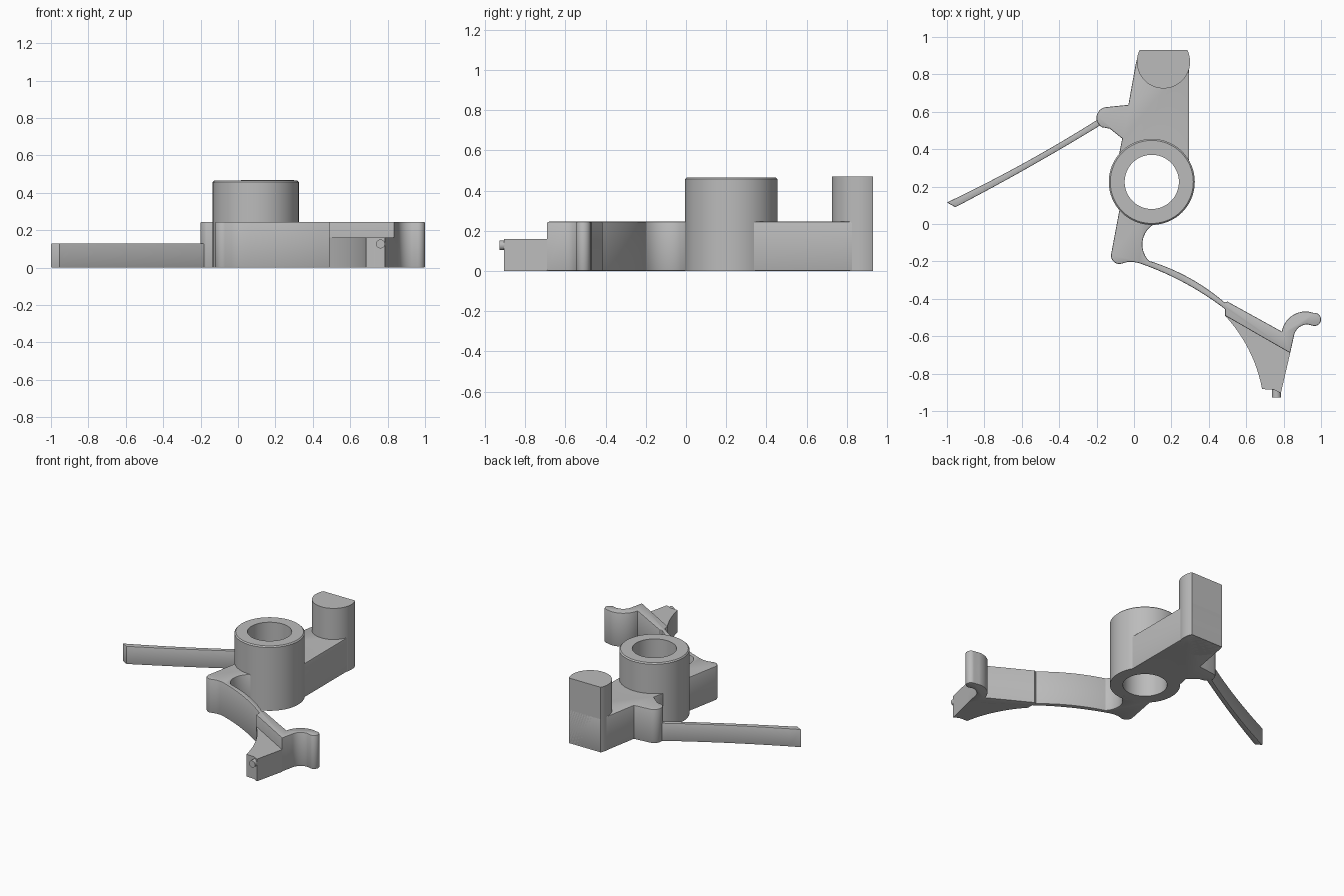
import bpy, bmesh, math
from mathutils import Matrix

default = bpy.data.objects.get("Cube")
if default:
    bpy.data.objects.remove(default)

grey = bpy.data.materials.new("plain grey")
grey.use_nodes = True
grey.diffuse_color = (0.5, 0.5, 0.5, 1)
grey.node_tree.nodes["Principled BSDF"].inputs["Base Color"].default_value = (0.5, 0.5, 0.5, 1)


def arc(start, middle, end, steps=12):
    """Points of the circular arc through three points."""
    a, m, b = complex(*start), complex(*middle), complex(*end)
    w = (b - a) / (m - a)
    centre = -((a - m) * (w - abs(w) ** 2) / 2j / w.imag - a)

    def turn(p, q):
        r = (q - centre) / (p - centre)
        return math.atan2(r.imag, r.real)

    sweep = turn(a, m) + turn(m, b)
    points = []
    for i in range(steps + 1):
        t = sweep * i / steps
        p = centre + (a - centre) * complex(math.cos(t), math.sin(t))
        points.append((p.real, p.imag))
    return points


def finish(name, bm):
    bmesh.ops.recalc_face_normals(bm, faces=bm.faces)
    mesh = bpy.data.meshes.new(name)
    bm.to_mesh(mesh)
    bm.free()
    obj = bpy.data.objects.new(name, mesh)
    bpy.context.collection.objects.link(obj)
    mesh.materials.append(grey)
    return obj


def smooth(obj):
    bpy.ops.object.select_all(action="DESELECT")
    obj.select_set(True)
    bpy.context.view_layer.objects.active = obj
    bpy.ops.object.shade_smooth_by_angle(angle=math.radians(28))


def extrude_outline(name, outline, height, rim=0.0):
    """Upright slab from a plan outline, with optional softened rims."""
    bm = bmesh.new()
    verts = [bm.verts.new((x, y, 0)) for x, y in outline]
    bmesh.ops.remove_doubles(bm, verts=verts, dist=0.001)
    bm.verts.ensure_lookup_table()
    base = bm.faces.new(list(bm.verts))
    made = bmesh.ops.extrude_face_region(bm, geom=[base], use_keep_orig=True)
    top = [v for v in made["geom"] if isinstance(v, bmesh.types.BMVert)]
    bmesh.ops.translate(bm, verts=top, vec=(0, 0, height))
    bmesh.ops.recalc_face_normals(bm, faces=bm.faces)
    if rim:
        edges = [e for e in bm.edges
                 if abs(e.verts[0].co.z - e.verts[1].co.z) < 1e-5]
        bmesh.ops.bevel(bm, geom=edges, offset=rim, segments=2, profile=0.5,
                        affect="EDGES", clamp_overlap=False)
    return finish(name, bm)


def cylinder(name, radius, length, matrix):
    bm = bmesh.new()
    bmesh.ops.create_cone(bm, cap_ends=True, segments=48, radius1=radius,
                          radius2=radius, depth=length, matrix=matrix)
    return finish(name, bm)


# Main plate, curved spring arm and hook in one continuous outline
outline = [(0.295, 0.2), (0.295, 0.8), (0.29, 0.865), (0.285, 0.93),
           (0.03, 0.93), (0.01, 0.86), (-0.03, 0.637), (-0.08, 0.632)]
outline += arc((-0.155, 0.624), (-0.2, 0.575), (-0.17, 0.517))      # side lobe
outline += [(-0.13, 0.51), (-0.063, 0.457), (-0.08, 0.37),
            (-0.04, 0.225), (-0.078, 0.075)]
outline += arc((-0.122, -0.16), (-0.11, -0.2), (-0.07, -0.213))     # lower corner
outline += [(-0.035, -0.203), (0, -0.203)]
outline += arc((0.03, -0.21), (0.27, -0.315), (0.487, -0.455))      # arm, outer side
outline += [(0.487, -0.49), (0.835, -0.69)]
outline += arc((0.855, -0.6), (0.882, -0.553), (0.93, -0.537))      # hook, inner side
outline += arc((0.96, -0.545), (1, -0.51), (0.96, -0.475))          # hook tip
outline += arc((0.93, -0.468), (0.835, -0.498), (0.79, -0.575))     # hook, outer side
outline += [(0.5, -0.415)]
outline += arc((0.485, -0.42), (0.29, -0.285), (0.08, -0.197))      # arm, inner side
outline += arc((0.07, -0.185), (0.045, -0.12), (0.11, 0))           # root fillet
outline += [(0.15, 0.1)]
body = extrude_outline("body_and_spring_arm", outline, 0.245, 0.006)

# Clear the plate where the hub passes; the cut hides inside the hub wall
hub_x, hub_y = 0.095, 0.225
cutter = cylinder("hub_cutter", 0.19, 1, Matrix.Translation((hub_x, hub_y, 0)))
cutter.hide_render = True
cut = body.modifiers.new("hub_opening", "BOOLEAN")
cut.operation = "DIFFERENCE"
cut.solver = "EXACT"
cut.object = cutter
bpy.ops.object.select_all(action="DESELECT")
body.select_set(True)
bpy.context.view_layer.objects.active = body
bpy.ops.object.modifier_apply(modifier=cut.name)
bpy.data.objects.remove(cutter)

# Hollow hub, lathed from its wall section
outer, inner, tall, soft = 0.23, 0.145, 0.465, 0.008
section = [(inner, 0), (outer, 0), (outer, tall - soft), (outer - soft, tall),
           (inner, tall)]
bm = bmesh.new()
rings = []
sides = 64
for i in range(sides):
    c, s = math.cos(math.tau * i / sides), math.sin(math.tau * i / sides)
    rings.append([bm.verts.new((hub_x + r * c, hub_y + r * s, z)) for r, z in section])
for i, ring in enumerate(rings):
    following = rings[(i + 1) % sides]
    for j in range(len(section)):
        k = (j + 1) % len(section)
        bm.faces.new((ring[j], following[j], following[k], ring[k]))
hub = finish("hub", bm)

# Rounded post with a flat back
post = extrude_outline("post", arc((0.03, 0.93), (0.15, 0.725), (0.285, 0.93), 40), 0.47)

# Thin side arm
side_outline = arc((-0.16, 0.58), (-0.55, 0.347), (-1, 0.115))
side_outline += arc((-0.955, 0.09), (-0.55, 0.31), (-0.16, 0.54))
side_arm = extrude_outline("side_arm", side_outline, 0.13, 0.005)

# Low curved wedge beneath the hook
wedge_outline = arc((0.487, -0.49), (0.61, -0.665), (0.685, -0.883))
wedge_outline += [(0.745, -0.885), (0.785, -0.905), (0.835, -0.69),
                  (0.8, -0.62), (0.5, -0.45)]
wedge = extrude_outline("wedge", wedge_outline, 0.16)

# Small pin on the wedge end
pin = cylinder("pin", 0.024, 0.07,
               Matrix.Translation((0.762, -0.893, 0.127)) @ Matrix.Rotation(math.pi / 2, 4, "X"))

for part in (body, hub, post, side_arm, wedge, pin):
    smooth(part)
